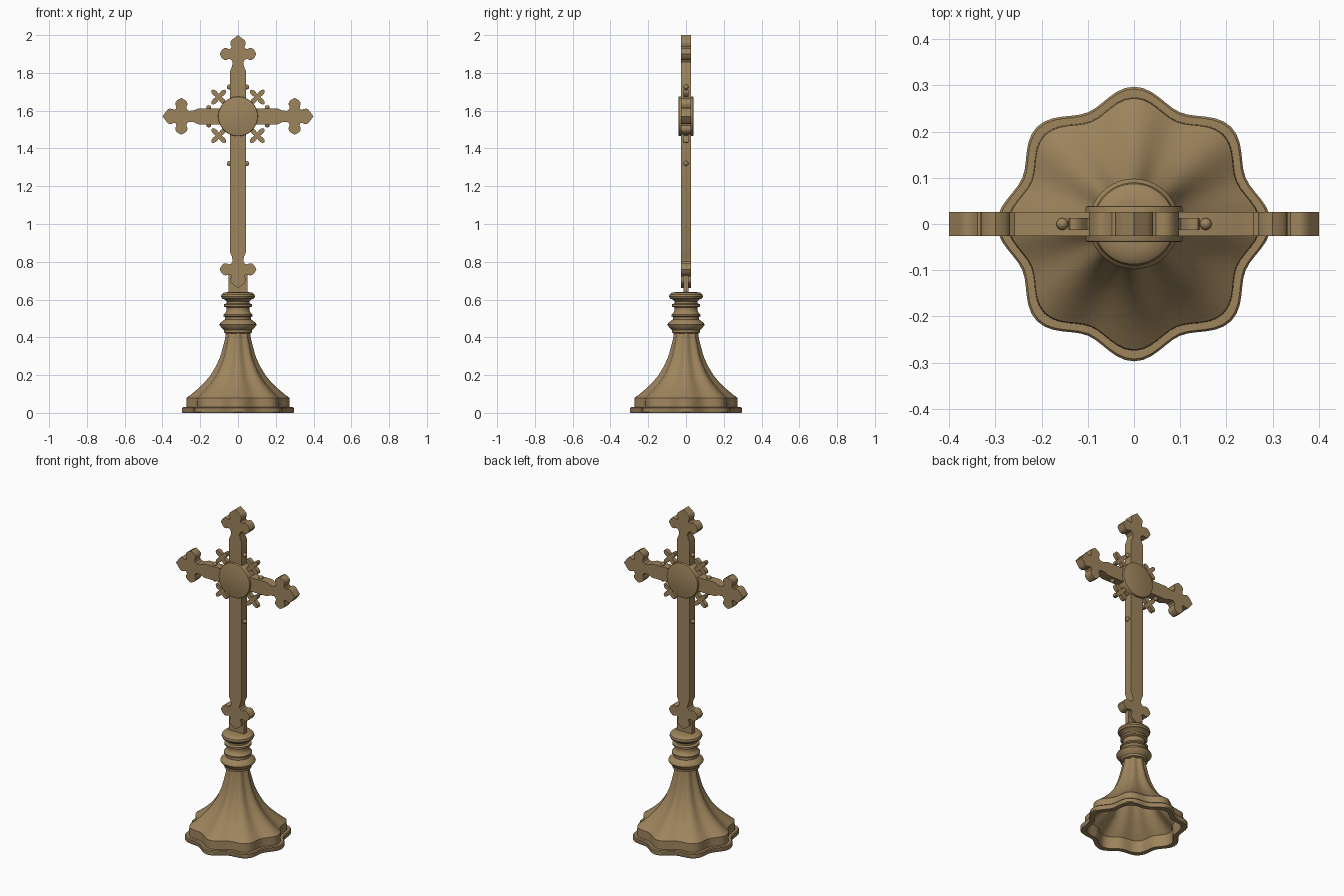
import bpy, bmesh, math
from mathutils import Vector

if "Cube" in bpy.data.objects:
    bpy.data.objects.remove(bpy.data.objects["Cube"])

bronze = bpy.data.materials.new("antique bronze")
bronze.diffuse_color = (0.34, 0.23, 0.108, 1)
bronze.use_nodes = True
bronze.node_tree.nodes["Principled BSDF"].inputs["Base Color"].default_value = bronze.diffuse_color


def finish(name, bm, angle=35):
    bmesh.ops.recalc_face_normals(bm, faces=bm.faces)
    me = bpy.data.meshes.new(name)
    bm.to_mesh(me)
    bm.free()
    me.materials.append(bronze)
    ob = bpy.data.objects.new(name, me)
    bpy.context.collection.objects.link(ob)
    bpy.ops.object.select_all(action='DESELECT')
    ob.select_set(True)
    bpy.context.view_layer.objects.active = ob
    bpy.ops.object.shade_smooth_by_angle(angle=math.radians(angle))
    return ob


def lathe(name, profile, lobe=0.0, n=96, angle=35):
    """Turn (radius, z) points round z; lobe cuts eight scallops into the outline."""
    bm = bmesh.new()
    rings = []
    for r, z in profile:
        ring = []
        for i in range(n):
            a = 2 * math.pi * i / n
            q = r * (1 - lobe * (1 - math.cos(8 * a)) / 2)
            ring.append(bm.verts.new((q * math.cos(a), q * math.sin(a), z)))
        rings.append(ring)
    for a, b in zip(rings, rings[1:]):
        for i in range(n):
            j = (i + 1) % n
            bm.faces.new((a[i], a[j], b[j], b[i]))
    bm.faces.new(rings[0])
    bm.faces.new(rings[-1])
    return finish(name, bm, angle)


def plate(name, outline, depth, bevel=0.0):
    """Extrude an (x, z) outline symmetrically about y = 0."""
    bm = bmesh.new()
    f = bm.faces.new([bm.verts.new((x, -depth, z)) for x, z in outline])
    ext = bmesh.ops.extrude_face_region(bm, geom=[f])
    bmesh.ops.translate(bm, vec=(0, 2 * depth, 0),
                        verts=[v for v in ext["geom"] if isinstance(v, bmesh.types.BMVert)])
    if bevel:
        rim = [e for e in bm.edges if abs(e.verts[0].co.y - e.verts[1].co.y) < 1e-6]
        bmesh.ops.bevel(bm, geom=rim, offset=bevel, segments=2, profile=0.5, affect='EDGES')
    return finish(name, bm)


# Scalloped foot: hollow inside, plinth rim, flared skirt up to the neck
lathe("foot", [
    (0.02, 0.36), (0.05, 0.36), (0.065, 0.33), (0.10, 0.25), (0.165, 0.15), (0.255, 0.07),
    (0.262, 0.0), (0.293, 0.0), (0.297, 0.005), (0.297, 0.025), (0.292, 0.03), (0.274, 0.03),
    (0.272, 0.08), (0.25, 0.096), (0.215, 0.125), (0.178, 0.16), (0.145, 0.20), (0.115, 0.25),
    (0.093, 0.30), (0.079, 0.35), (0.069, 0.39), (0.064, 0.43)], lobe=0.12)

# Turned knop between foot and cross
lathe("knop", [
    (0.06, 0.42), (0.074, 0.425), (0.074, 0.438), (0.082, 0.446), (0.095, 0.46), (0.098, 0.467),
    (0.094, 0.475), (0.08, 0.488), (0.07, 0.495), (0.07, 0.508), (0.078, 0.512), (0.078, 0.52),
    (0.066, 0.53), (0.06, 0.545), (0.062, 0.558), (0.075, 0.564), (0.075, 0.575), (0.06, 0.58),
    (0.06, 0.59), (0.07, 0.60), (0.085, 0.605), (0.09, 0.615), (0.087, 0.627), (0.075, 0.637),
    (0.05, 0.64)], n=64)

# Flat tang holding the cross
plate("tang", [(-0.05, 0.62), (0.05, 0.62), (0.05, 0.74), (-0.05, 0.74)], 0.013)

# Cross with a trefoil at each end: half outline as (distance from tip, half width)
CZ = 1.57
half = [(0.19, 0.042), (0.165, 0.031), (0.142, 0.029), (0.13, 0.036), (0.126, 0.048),
        (0.132, 0.062), (0.131, 0.074), (0.122, 0.085), (0.11, 0.092), (0.10, 0.097),
        (0.09, 0.092), (0.078, 0.085), (0.069, 0.074), (0.068, 0.062), (0.074, 0.048),
        (0.07, 0.037), (0.062, 0.034), (0.052, 0.039), (0.04, 0.041), (0.029, 0.037),
        (0.02, 0.026), (0.011, 0.014), (0.0, 0.0)]
outline = []
for k, length in enumerate((0.40, 0.43, 0.40, 0.91)):
    arm = [(length - t, -w) for t, w in half]
    arm += [(u, -v) for u, v in reversed(arm[:-1])]
    arm.append((0.042, 0.042))
    c, s = ((1, 0), (0, 1), (-1, 0), (0, -1))[k]
    outline += [(u * c - v * s, CZ + u * s + v * c) for u, v in arm]
plate("cross", outline, 0.026)

# Round central boss
plate("boss", [(0.105 * math.cos(2 * math.pi * i / 64), CZ + 0.105 * math.sin(2 * math.pi * i / 64))
               for i in range(64)], 0.039, 0.005)

# Small four-lobed flowers in the corners of the cross
for sx in (-1, 1):
    for sz in (-1, 1):
        pts = []
        for i in range(48):
            a = 2 * math.pi * i / 48
            r = 0.034 + 0.018 * math.cos(4 * a - math.pi)
            pts.append((sx * 0.102 + r * math.cos(a), CZ + sz * 0.102 + r * math.sin(a)))
        plate("corner_flower", pts, 0.013)

# Little beads along the edges of arms and shaft
for s in (-1, 1):
    spots = [(s * 0.155, CZ + 0.046), (s * 0.155, CZ - 0.046), (s * 0.046, 1.725), (s * 0.046, 1.32)]
    for x, z in spots:
        bm = bmesh.new()
        bmesh.ops.create_uvsphere(bm, u_segments=16, v_segments=10, radius=0.013)
        bmesh.ops.translate(bm, vec=Vector((x, 0, z)), verts=bm.verts)
        finish("bead", bm, 60)
